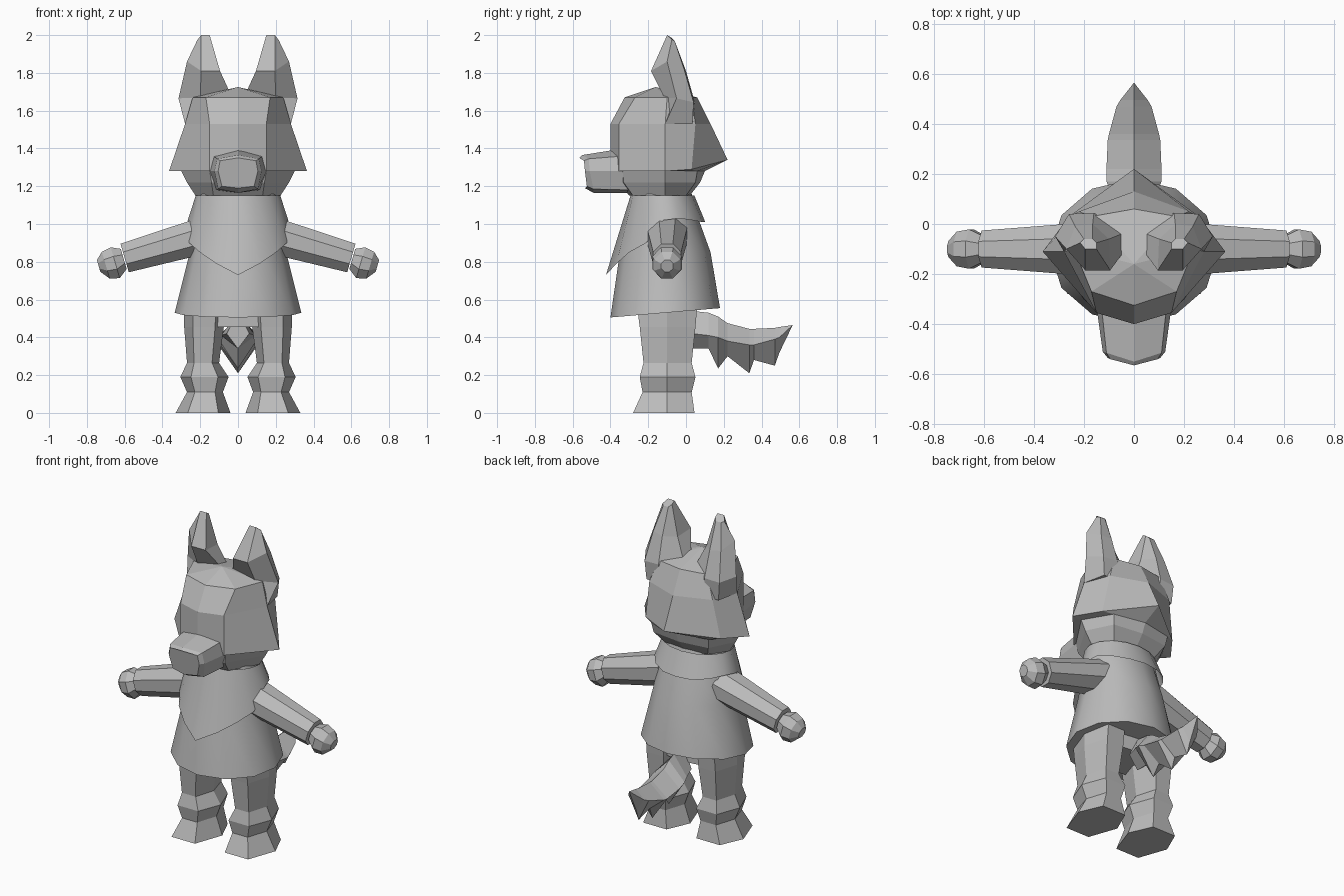
import bpy, bmesh, math
from mathutils import Vector

if "Cube" in bpy.data.objects:
    bpy.data.objects.remove(bpy.data.objects["Cube"])

grey = bpy.data.materials.new("plain grey")
grey.diffuse_color = (0.5, 0.5, 0.5, 1)
grey.use_nodes = True
grey.node_tree.nodes["Principled BSDF"].inputs["Base Color"].default_value = grey.diffuse_color


def loft(name, rings, smooth=None, cap_start=True, cap_end=True, mirror=False):
    """Skin a list of closed point rings; a ring of one point makes a tip."""
    bm = bmesh.new()
    for sx in ((1, -1) if mirror else (1,)):
        vs = [[bm.verts.new((p[0] * sx, p[1], p[2])) for p in r] for r in rings]
        for a, b in zip(vs, vs[1:]):
            n = max(len(a), len(b))
            for i in range(n):
                j = (i + 1) % n
                if len(a) == 1:
                    bm.faces.new((a[0], b[j], b[i]))
                elif len(b) == 1:
                    bm.faces.new((a[i], a[j], b[0]))
                else:
                    bm.faces.new((a[i], a[j], b[j], b[i]))
        if cap_start and len(vs[0]) > 2:
            bm.faces.new(vs[0][::-1])
        if cap_end and len(vs[-1]) > 2:
            bm.faces.new(vs[-1])
    bmesh.ops.recalc_face_normals(bm, faces=bm.faces)
    me = bpy.data.meshes.new(name)
    bm.to_mesh(me)
    bm.free()
    me.materials.append(grey)
    ob = bpy.data.objects.new(name, me)
    bpy.context.collection.objects.link(ob)
    if smooth:
        bpy.context.view_layer.objects.active = ob
        ob.select_set(True)
        bpy.ops.object.shade_smooth_by_angle(angle=math.radians(smooth))
        ob.select_set(False)
    return ob


def sym(half):
    """Complete a half outline that starts and ends on the centre plane."""
    return half + [(-x, y, z) for x, y, z in half[-2:0:-1]]


def level(z, *xy):
    return sym([(x, y, z) for x, y in xy])


# Head with flaring cheek fur and the jaw tucked below it
loft("head", [
    [(0, -.16, 1.725)],
    level(1.67, (0, -.325), (.17, -.27), (.24, -.10), (.17, .03), (0, .06)),
    level(1.53, (0, -.40), (.15, -.355), (.28, -.11), (.22, .05), (0, .13)),
    sym([(0, -.40, 1.28), (.15, -.355, 1.28), (.365, -.11, 1.28),
         (.26, .03, 1.29), (0, .22, 1.34)]),
    level(1.28, (0, -.37), (.15, -.335), (.30, -.11), (.20, .06), (0, .10)),
    level(1.22, (0, -.36), (.14, -.33), (.27, -.11), (.19, .05), (0, .075)),
    level(1.15, (0, -.30), (.13, -.28), (.225, -.11), (.15, 0), (0, .02)),
])

# Muzzle
loft("muzzle", [
    sym([(0, -.33, 1.40), (.13, -.33, 1.36), (.15, -.33, 1.28), (.115, -.30, 1.18), (0, -.30, 1.165)]),
    sym([(0, -.55, 1.365), (.11, -.515, 1.345), (.125, -.51, 1.28), (.105, -.49, 1.185), (0, -.49, 1.165)]),
    sym([(0, -.565, 1.35), (.095, -.54, 1.335), (.105, -.535, 1.28), (.085, -.525, 1.20), (0, -.535, 1.19)]),
])

# Ears, leaning forward with an overhanging front rim
loft("ears", [
    [(.10, -.10, 1.53), (.20, -.12, 1.53), (.28, -.11, 1.53), (.25, .035, 1.53), (.15, .03, 1.53), (.08, -.04, 1.55)],
    [(.04, -.11, 1.69), (.20, -.115, 1.67), (.315, -.05, 1.665), (.26, .04, 1.645), (.16, .045, 1.65), (.05, -.04, 1.69)],
    [(.095, -.185, 1.81), (.195, -.185, 1.81), (.27, -.10, 1.86), (.235, -.01, 1.82), (.165, 0, 1.81), (.10, -.06, 1.80)],
    [(.15, -.10, 2.0), (.195, -.10, 2.0), (.215, -.075, 1.975), (.20, -.06, 1.97), (.165, -.06, 1.97), (.15, -.075, 1.985)],
], mirror=True)

# Flared tunic; the hem lifts towards the back
TUNIC = [(1.16, .21, .155, -.125), (1.03, .235, .185, -.12),
         (.85, .255, .24, -.11), (.53, .335, .29, -.11)]


def tunic_size(z):
    for (z0, *a), (z1, *b) in zip(TUNIC, TUNIC[1:]):
        if z >= z1:
            t = (z0 - z) / (z0 - z1)
            return [u + (v - u) * t for u, v in zip(a, b)]
    return TUNIC[-1][1:]


def tunic_point(i, n, z, out=0.0):
    rx, ry, cy = tunic_size(z)
    a = 2 * math.pi * i / n
    return (math.sin(a) * (rx + out), cy - math.cos(a) * (ry + out), z)


rings = [[tunic_point(i, 12, z) for i in range(12)] for z, *_ in TUNIC]
rings[-1] = [(x, y, z + .085 * (y + .11)) for x, y, z in rings[-1]]
loft("tunic", rings, smooth=40)

# Neckerchief with a point at the front
drop = [.73, .79, .85, .90, 1.02, 1.03, 1.02, 1.01, 1.01]
hang = [tunic_point(i, 16, drop[min(i, 16 - i)], .055 if i == 0 else .03) for i in range(16)]
loft("neckerchief", [[tunic_point(i, 16, 1.15, .012) for i in range(16)], hang],
     smooth=40, cap_start=False, cap_end=False)


# Arms and mitten hands, eight sided around a sloping axis
def limb_ring(x, z, r, ry):
    up = Vector((.28, 0, .96))
    c = Vector((x, -.1, z))
    return [c + up * (r * math.sin(a)) + Vector((0, ry * math.cos(a), 0))
            for a in (math.pi * (2 * k + 1) / 8 for k in range(8))]


loft("arms", [limb_ring(.18, .94, .105, .115), limb_ring(.60, .82, .085, .08)], mirror=True)
loft("hands", [limb_ring(.605, .815, .06, .06), limb_ring(.65, .795, .092, .085),
               limb_ring(.70, .782, .08, .075), limb_ring(.738, .778, .035, .035)], mirror=True)


# Legs with a fur cuff and wide feet, six sided
def leg_ring(z, xi, xo, yf, yb):
    q, ym = (xo - xi) * .22, -.1
    return [(xo, ym, z), (xo - q, yf, z), (xi + q, yf, z),
            (xi, ym, z), (xi + q, yb, z), (xo - q, yb, z)]


loft("legs", [leg_ring(*r) for r in (
    (.57, .07, .285, -.26, .06), (.455, .075, .285, -.245, .05),
    (.265, .10, .27, -.225, .03), (.19, .05, .305, -.245, .05),
    (.11, .08, .27, -.23, .03), (0, .04, .33, -.28, .045))], mirror=True)
loft("hips", [level(z, (0, -.22), (.16, -.2), (.16, .02), (0, .04)) for z in (.455, .56)])

# Bushy tail: y, top, side height, ragged underside, half width
TAIL = [(.03, .54, .42, .34, .06), (.12, .53, .41, .34, .09), (.17, .51, .40, .235, .11),
        (.22, .475, .38, .30, .11), (.335, .445, .36, .21, .105), (.36, .445, .36, .28, .10),
        (.47, .45, .39, .25, .07), (.495, .455, .40, .32, .055)]
loft("tail", [sym([(0, y, t), (w, y, s), (0, y, b)]) for y, t, s, b, w in TAIL] + [[(0, .565, .465)]])
